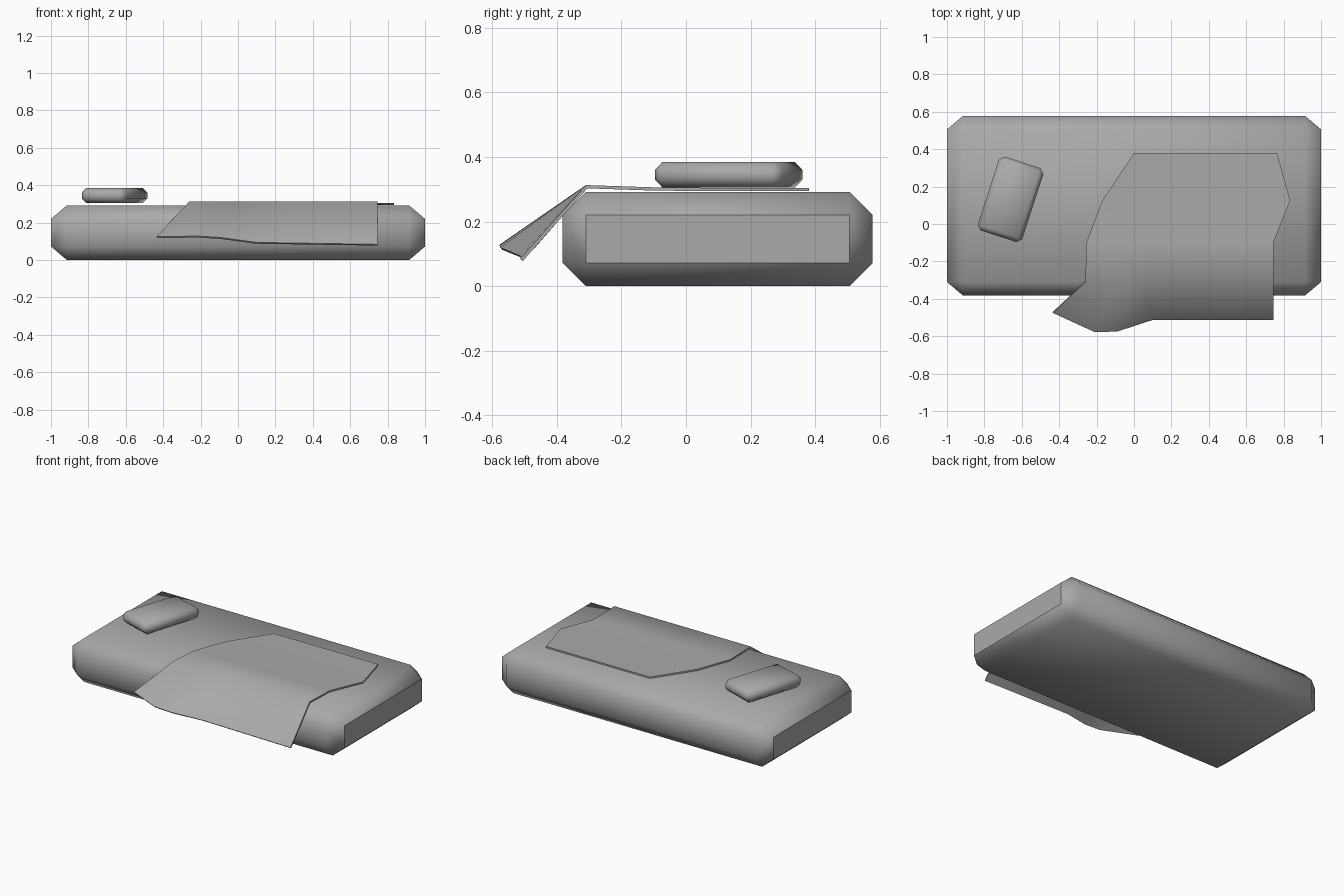
import bpy
import bmesh
from math import radians
from mathutils import Matrix

if "Cube" in bpy.data.objects:
    bpy.data.objects.remove(bpy.data.objects["Cube"], do_unlink=True)

# One grey for the whole bed
GREY = (0.4, 0.4, 0.4, 1)
grey = bpy.data.materials.new("soft grey")
grey.use_nodes = True
grey.diffuse_color = GREY
grey.node_tree.nodes["Principled BSDF"].inputs["Base Color"].default_value = GREY


def add_object(name, bm, angle):
    mesh = bpy.data.meshes.new(name)
    bm.to_mesh(mesh)
    bm.free()
    obj = bpy.data.objects.new(name, mesh)
    bpy.context.collection.objects.link(obj)
    mesh.materials.append(grey)
    bpy.ops.object.select_all(action="DESELECT")
    obj.select_set(True)
    bpy.context.view_layer.objects.active = obj
    for mod in [m.name for m in obj.modifiers]:
        bpy.ops.object.modifier_apply(modifier=mod)
    bpy.ops.object.shade_smooth_by_angle(angle=radians(angle))
    return obj


def chamfered_box(name, size, inset, centre, turn, angle):
    """Box whose corners are each cut to three points, closed as a hull."""
    bm = bmesh.new()
    half = [s / 2 for s in size]
    for sx in (-1, 1):
        for sy in (-1, 1):
            for sz in (-1, 1):
                signs = (sx, sy, sz)
                for full in range(3):
                    # each point lies on one face, inset along the other axes
                    bm.verts.new([s * (h if i == full else h - c)
                                  for i, (s, h, c) in enumerate(zip(signs, half, inset))])
    bmesh.ops.convex_hull(bm, input=bm.verts)
    bmesh.ops.dissolve_limit(bm, angle_limit=0.01, verts=bm.verts, edges=bm.edges)
    bmesh.ops.recalc_face_normals(bm, faces=bm.faces)
    bm.transform(Matrix.Translation(centre) @ Matrix.Rotation(radians(turn), 4, "Z"))
    return add_object(name, bm, angle)


# Mattress and pillow
chamfered_box("mattress", (2, 0.96, 0.292), (0.085, 0.072, 0.072), (0, 0.098, 0.146), 0, 45)
chamfered_box("pillow", (0.25, 0.415, 0.08), (0.025, 0.025, 0.025), (-0.66, 0.132, 0.345), -18, 60)

# Blanket: rows across the bed as (left x, right x, y, z), then the hanging hem
rows = [(0, 0.765, 0.38, 0.304), (-0.17, 0.835, 0.125, 0.304),
        (-0.255, 0.745, -0.10, 0.306), (-0.26, 0.745, -0.31, 0.313)]
hem = [(-0.435, -0.475, 0.125), (-0.21, -0.578, 0.128), (-0.09, -0.575, 0.12),
       (0.10, -0.513, 0.094), (0.745, -0.513, 0.084)]
shares = [(p[0] - hem[0][0]) / (hem[-1][0] - hem[0][0]) for p in hem]
bm = bmesh.new()
grid = [[bm.verts.new((a + (b - a) * t, y, z)) for t in shares] for a, b, y, z in rows]
grid.append([bm.verts.new(p) for p in hem])
for upper, lower in zip(grid, grid[1:]):
    for c in range(len(hem) - 1):
        bm.faces.new((upper[c], lower[c], lower[c + 1], upper[c + 1]))
bm.normal_update()
# thin the sheet downwards, keeping the top skin in place
bmesh.ops.solidify(bm, geom=bm.faces[:], thickness=0.01)
bmesh.ops.recalc_face_normals(bm, faces=bm.faces)
blanket = add_object("blanket", bm, 60)
